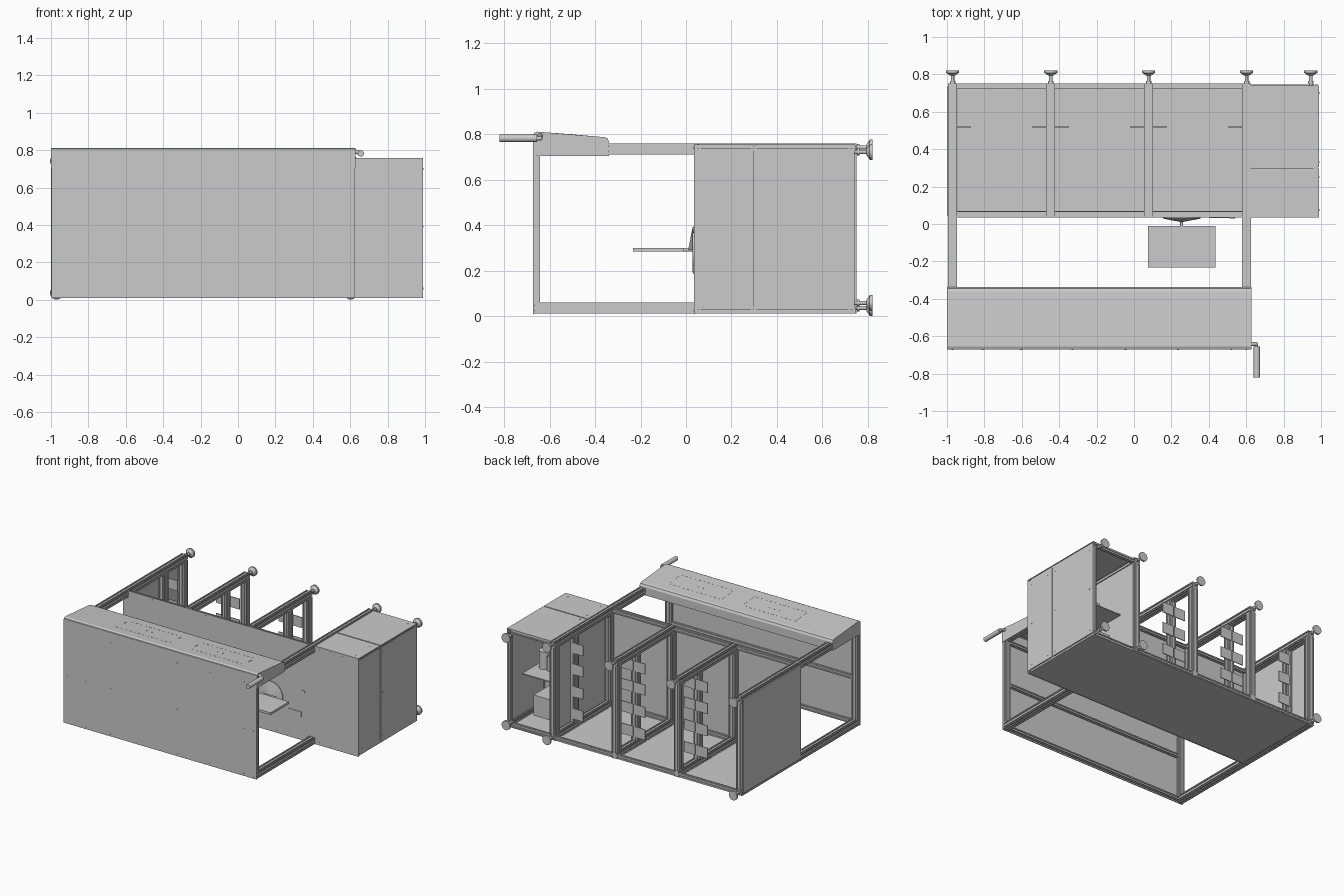
import bpy, bmesh, math
from mathutils import Vector, Matrix

if "Cube" in bpy.data.objects:
    bpy.data.objects.remove(bpy.data.objects["Cube"])

def finish(bm, name):
    bmesh.ops.recalc_face_normals(bm, faces=bm.faces)
    me = bpy.data.meshes.new(name)
    bm.to_mesh(me)
    bm.free()
    ob = bpy.data.objects.new(name, me)
    bpy.context.collection.objects.link(ob)
    return ob

PLACE = {'X': lambda u, v, a: (a, u, v), 'Y': lambda u, v, a: (u, a, v), 'Z': lambda u, v, a: (u, v, a)}

def prism(name, pts, a0, a1, axis):
    """Extrude a 2D outline along an axis."""
    bm = bmesh.new()
    face = bm.faces.new([bm.verts.new(PLACE[axis](u, v, a0)) for u, v in pts])
    ext = bmesh.ops.extrude_face_region(bm, geom=[face])
    move = Vector(PLACE[axis](0, 0, a1 - a0))
    bmesh.ops.translate(bm, vec=move, verts=[g for g in ext['geom'] if isinstance(g, bmesh.types.BMVert)])
    return finish(bm, name)

def box(name, x0, x1, y0, y1, z0, z1):
    return prism(name, [(x0, y0), (x1, y0), (x1, y1), (x0, y1)], z0, z1, 'Z')

def slotted(u0, u1, v0, v1, mod=0.025, s=0.004, d=0.006):
    """Outline of an aluminium rail: a rectangle with one slot per module."""
    corners = [Vector(c) for c in ((u0, v0), (u1, v0), (u1, v1), (u0, v1))]
    pts = []
    for i, a in enumerate(corners):
        b = corners[(i + 1) % 4]
        t = (b - a).normalized()
        n = Vector((-t.y, t.x)) * d
        length = (b - a).length
        count = max(1, round(length / mod))
        pts.append(a)
        for k in range(count):
            m = a + t * length * (k + 0.5) / count
            pts += [m - t * s, m - t * s + n, m + t * s + n, m + t * s]
    return [tuple(p) for p in pts]

def rail(name, u0, u1, v0, v1, a0, a1, axis):
    return prism(name, slotted(u0, u1, v0, v1), a0, a1, axis)

def rods(name, items, segs=24):
    """Cylinders or cones (start, end, radius 1, radius 2) in one object."""
    bm = bmesh.new()
    for p, q, r1, r2 in items:
        p, q = Vector(p), Vector(q)
        m = Matrix.Translation((p + q) / 2) @ (q - p).to_track_quat('Z', 'Y').to_matrix().to_4x4()
        bmesh.ops.create_cone(bm, cap_ends=True, segments=segs, radius1=r1, radius2=r2,
                              depth=(q - p).length, matrix=m)
    ob = finish(bm, name)
    bpy.ops.object.select_all(action='DESELECT')
    ob.select_set(True)
    bpy.context.view_layer.objects.active = ob
    bpy.ops.object.shade_smooth_by_angle(angle=math.radians(35))
    return ob

FRAMES = {'left': -0.97, 'mid_left': -0.445, 'mid_right': 0.078, 'right': 0.602}

# Cross frames: long outer ones reach the front panel
for key, x in FRAMES.items():
    outer = key in ('left', 'right')
    y0 = -0.666 if outer else 0.041
    a, b = x - 0.025, x + 0.023
    rail(f'{key}_top_beam', a, b, 0.711, 0.76, y0, 0.75, 'Y')
    rail(f'{key}_bottom_beam', a, b, 0.012, 0.06, y0, 0.75, 'Y')
    rail(f'{key}_rear_post', a, b, 0.70, 0.75, 0.06, 0.711, 'Z')
    rail(f'{key}_inner_front_post', a, b, 0.041, 0.09, 0.06, 0.711, 'Z')
    rail(f'{key}_middle_post', a, b, 0.465, 0.515, 0.06, 0.711, 'Z')
    if outer:
        rail(f'{key}_front_post', a, b, -0.666, -0.641, 0.06, 0.711, 'Z')
    # bracket tabs on both sides of the middle posts
    for i, z in enumerate((0.13, 0.30, 0.47, 0.63)):
        if key != 'left':
            box(f'{key}_tab_west_{i}', a - 0.075, a + 0.02, 0.516, 0.522, z - 0.04, z + 0.04)
        if key != 'right':
            box(f'{key}_tab_east_{i}', b - 0.02, b + 0.075, 0.516, 0.522, z - 0.04, z + 0.04)

# Cross rails between frames
xs = list(FRAMES.values())
for i in range(3):
    a, b = xs[i] + 0.023, xs[i + 1] - 0.025
    rail(f'rear_bottom_rail_{i}', 0.724, 0.75, 0.018, 0.044, a, b, 'X')
    rail(f'inner_bottom_rail_{i}', 0.045, 0.07, 0.018, 0.044, a, b, 'X')
    rail(f'inner_top_rail_{i}', 0.041, 0.066, 0.725, 0.75, a, b, 'X')
for name, z in (('lower', 0.02), ('centre', 0.36), ('upper', 0.70)):
    rail(f'front_{name}_rail', -0.666, -0.641, z, z + 0.025, -0.947, 0.577, 'X')

# Sheet panels
box('front_panel', -0.998, 0.626, -0.672, -0.666, 0.01, 0.80)
box('inner_front_panel', -0.995, 0.99, 0.035, 0.041, 0.01, 0.757)
box('left_side_panel', -0.999, -0.995, 0.045, 0.735, 0.03, 0.742)
box('floor_panel', -0.945, 0.985, 0.041, 0.745, 0.012, 0.018)
box('cabinet_partition', 0.618, 0.626, 0.041, 0.72, 0.05, 0.72)

# Right cabinet
for i, y in enumerate((0.041, 0.285, 0.715)):
    rail(f'cabinet_post_{i}', 0.96, 0.985, y, y + 0.025, 0.018, 0.752, 'Z')
    rail(f'cabinet_top_rail_{i}', y, y + 0.025, 0.727, 0.752, 0.625, 0.96, 'X')
    rail(f'cabinet_bottom_rail_{i}', y, y + 0.025, 0.018, 0.043, 0.625, 0.96, 'X')
for i, z in enumerate((0.018, 0.727)):
    rail(f'cabinet_side_rail_{i}', 0.96, 0.985, z, z + 0.025, 0.066, 0.745, 'Y')
for key, y0, y1 in (('front', 0.041, 0.296), ('rear', 0.304, 0.74)):
    box(f'cabinet_side_{key}', 0.985, 0.99, y0, y1, 0.03, 0.74)
    box(f'cabinet_top_{key}', 0.626, 0.99, y0, y1, 0.752, 0.757)
box('cabinet_divider', 0.626, 0.96, 0.31, 0.316, 0.043, 0.727)
box('cabinet_shelf', 0.626, 0.96, 0.316, 0.60, 0.36, 0.368)
box('cabinet_unit_lower', 0.68, 0.90, 0.33, 0.55, 0.044, 0.20)
box('cabinet_unit_upper', 0.70, 0.84, 0.33, 0.47, 0.368, 0.48)
rods('cabinet_cylinder', [((0.89, 0.43, 0.368), (0.89, 0.43, 0.50), 0.04, 0.04)])

# Sloped hood: bent sheet with two end plates
outer_pts = [(-0.672, 0.79), (-0.668, 0.805), (-0.655, 0.811), (-0.36, 0.787), (-0.346, 0.782), (-0.338, 0.765), (-0.338, 0.705)]
inner_pts = [(-0.344, 0.705), (-0.344, 0.764), (-0.35, 0.777), (-0.361, 0.781), (-0.655, 0.805), (-0.663, 0.80), (-0.666, 0.79)]
prism('hood_sheet', outer_pts + inner_pts, -0.998, 0.626, 'X')
for side, x in (('left', -0.999), ('right', 0.625)):
    prism(f'hood_{side}_end', [(-0.672, 0.705)] + outer_pts, x, x + 0.004, 'X')

def hood_z(y):
    return 0.811 - 0.0814 * (y + 0.655)

# Two outlined areas and rows of small pins on the hood
pins = []
for n, x0 in enumerate((-0.62, 0.0)):
    x1 = x0 + 0.45
    for k, (a, b, c, d) in enumerate(((x0, x1, -0.58, -0.577), (x0, x1, -0.433, -0.43),
                                      (x0, x0 + 0.003, -0.58, -0.43), (x1 - 0.003, x1, -0.58, -0.43))):
        prism(f'hood_outline_{n}_{k}', [(c, hood_z(c) - 0.002), (d, hood_z(d) - 0.002),
              (d, hood_z(d) + 0.0006), (c, hood_z(c) + 0.0006)], a, b, 'X')
    for k in range(5):
        x = x0 + 0.18 + k * 0.022
        pins.append(((x, -0.5, hood_z(-0.5) - 0.003), (x, -0.5, hood_z(-0.5) + 0.0015), 0.003, 0.003))
rods('hood_pins', pins, 8)

# Handle at the front right corner
rods('handle', [((0.657, -0.82, 0.782), (0.657, -0.655, 0.782), 0.017, 0.017),
                ((0.655, -0.66, 0.782), (0.655, -0.635, 0.782), 0.009, 0.009),
                ((0.62, -0.642, 0.795), (0.657, -0.642, 0.782), 0.011, 0.011)])

# Levelling feet along the back
feet = []
spots = [(x, 0.742) for x in xs] + [(0.945, 0.722), (-0.97, 0.036), (0.602, 0.036), (0.945, 0.058)]
for x, z in spots:
    feet += [((x, 0.74, z), (x, 0.80, z), 0.009, 0.009),
             ((x, 0.752, z), (x, 0.764, z), 0.015, 0.015),
             ((x, 0.793, z), (x, 0.808, z), 0.013, 0.033),
             ((x, 0.808, z), (x, 0.82, z), 0.035, 0.035)]
rods('levelling_feet', feet)

# Work plate on a stem, with a half cone guard behind it
box('work_plate', 0.075, 0.437, -0.233, -0.01, 0.283, 0.30)
rods('plate_mount', [((0.255, 0.036, 0.291), (0.255, 0.029, 0.291), 0.10, 0.10),
                     ((0.255, 0.03, 0.291), (0.255, -0.012, 0.291), 0.008, 0.008)], 40)
bm = bmesh.new()
rim = [bm.verts.new((0.255 + 0.10 * math.cos(t), 0.029, 0.291 + 0.10 * math.sin(t)))
       for t in [math.pi * k / 20 for k in range(21)]]
hub = [bm.verts.new((0.255 + 0.012 * math.cos(t), 0.012, 0.291 + 0.012 * math.sin(t)))
       for t in [math.pi * k / 20 for k in range(21)]]
for k in range(20):
    bm.faces.new((rim[k], rim[k + 1], hub[k + 1], hub[k]))
bm.faces.new(hub)
bm.faces.new((rim[0], hub[0], hub[-1], rim[-1]))
bm.faces.new(rim)
finish(bm, 'half_cone_guard')

# Small fittings on the inner front panel
box('control_plate', 0.405, 0.51, 0.031, 0.036, 0.185, 0.225)
rods('push_button', [((0.525, 0.036, 0.38), (0.525, 0.030, 0.38), 0.014, 0.014)])

# Screw heads
R = 0.005
screws = []
for x in (-0.97, -0.81, -0.605, -0.33, -0.045, 0.235, 0.52, 0.60):
    for z in (0.025, 0.37, 0.72):
        screws.append(((x, -0.668, z), (x, -0.6735, z), R, R))
for x in (-0.75, -0.3, 0.3, 0.66, 0.75, 0.85, 0.95):
    for z in (0.025, 0.74):
        screws.append(((x, 0.038, z), (x, 0.0335, z), R, R))
for y in (0.075, 0.25, 0.33, 0.70):
    for z in (0.06, 0.39, 0.70):
        screws.append(((0.987, y, z), (0.9915, y, z), R, R))
    for x in (0.66, 0.94):
        screws.append(((x, y, 0.754), (x, y, 0.7585), R, R))
rods('screw_heads', screws, 8)
